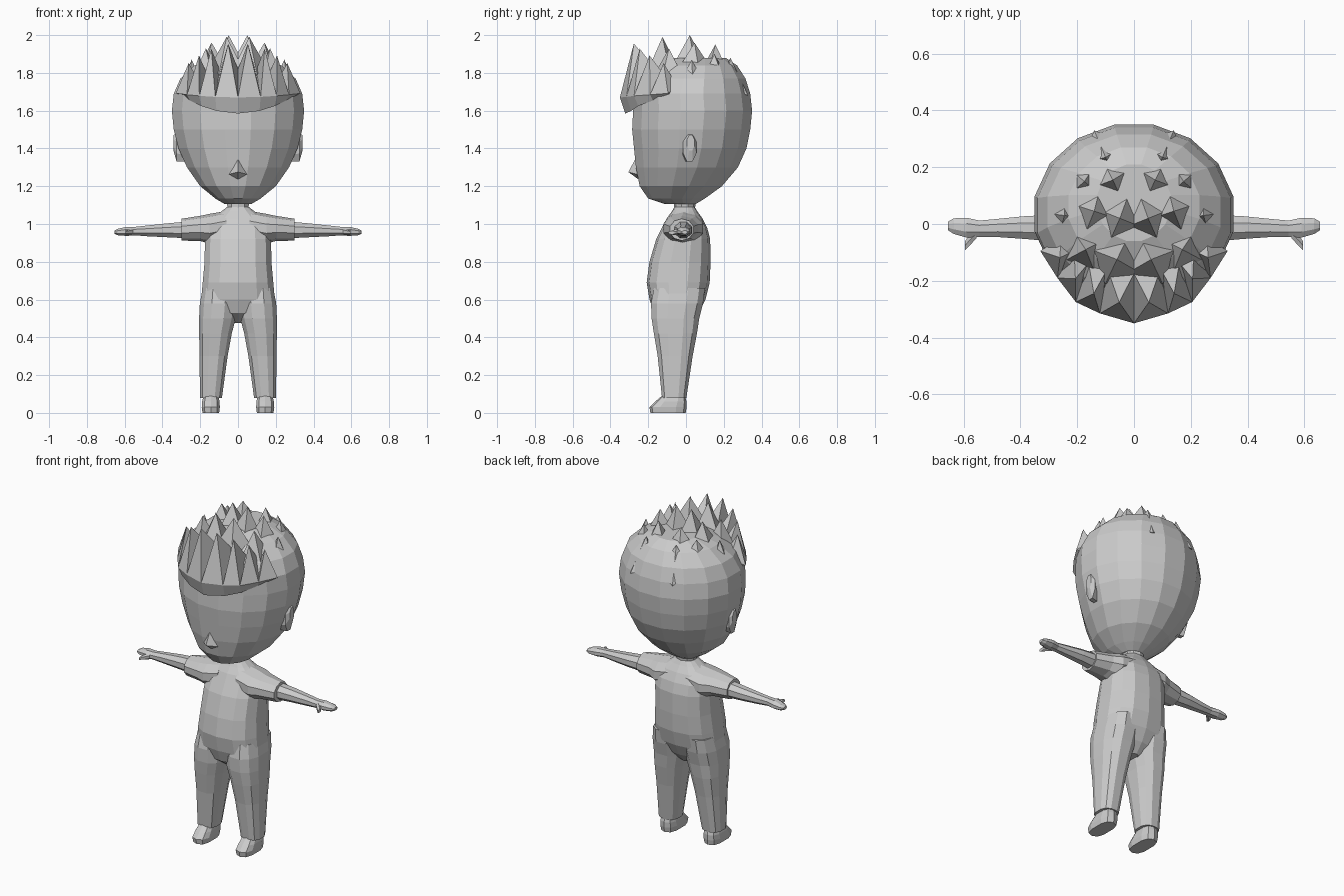
import bpy, bmesh, math
from mathutils import Vector

grey = bpy.data.materials.new("plain grey")
grey.diffuse_color = (0.6, 0.6, 0.6, 1)


def finish(name, bm, mirror=False):
    """Turn a bmesh into a flat-shaded object, optionally with a mirrored twin."""
    if mirror:
        dup = bmesh.ops.duplicate(bm, geom=bm.verts[:] + bm.edges[:] + bm.faces[:])
        for v in dup["geom"]:
            if isinstance(v, bmesh.types.BMVert):
                v.co.x = -v.co.x
    bmesh.ops.recalc_face_normals(bm, faces=bm.faces[:])
    me = bpy.data.meshes.new(name)
    bm.to_mesh(me)
    bm.free()
    me.materials.append(grey)
    ob = bpy.data.objects.new(name, me)
    bpy.context.collection.objects.link(ob)
    return ob


def loft(name, axis, rings, sides=12, power=2.0, mirror=False):
    """Rings are (position, a_min, a_max, b_min, b_max); axis z uses x,y and axis x uses y,z."""
    bm = bmesh.new()
    loops = []
    for pos, a0, a1, b0, b1 in rings:
        loop = []
        for i in range(sides):
            t = 2 * math.pi * (i + 0.5) / sides
            c, s = math.cos(t), math.sin(t)
            c = math.copysign(abs(c) ** (2 / power), c)
            s = math.copysign(abs(s) ** (2 / power), s)
            # scale so the offset polygon still reaches its bounds
            k = 1 / math.cos(math.pi / sides) ** (2 / power)
            a = (a0 + a1) / 2 + (a1 - a0) / 2 * c * k
            b = (b0 + b1) / 2 + (b1 - b0) / 2 * s * k
            loop.append(bm.verts.new((a, b, pos) if axis == "z" else (pos, a, b)))
        loops.append(loop)
    for lo, hi in zip(loops, loops[1:]):
        for i in range(sides):
            j = (i + 1) % sides
            bm.faces.new((lo[i], lo[j], hi[j], hi[i]))
    bm.faces.new(loops[0])
    bm.faces.new(loops[-1])
    return finish(name, bm, mirror)


# Head with flat face, chin and rounded back
loft("head", "z", [
    (1.105, -0.07, 0.07, -0.11, 0.05),
    (1.135, -0.12, 0.12, -0.20, 0.10),
    (1.20, -0.20, 0.20, -0.245, 0.19),
    (1.30, -0.27, 0.27, -0.265, 0.275),
    (1.40, -0.315, 0.315, -0.275, 0.32),
    (1.50, -0.34, 0.34, -0.285, 0.34),
    (1.60, -0.35, 0.35, -0.28, 0.35),
    (1.69, -0.34, 0.34, -0.28, 0.34),
    (1.77, -0.305, 0.305, -0.23, 0.315),
    (1.84, -0.23, 0.23, -0.15, 0.27),
    (1.88, -0.13, 0.13, -0.06, 0.21)], 16)

# Nose
bm = bmesh.new()
nose = [bm.verts.new(p) for p in
        [(0, -0.26, 1.36), (-0.06, -0.245, 1.26), (0, -0.25, 1.235), (0.06, -0.245, 1.26)]]
tip = bm.verts.new((0, -0.305, 1.275))
for i in range(4):
    bm.faces.new((nose[i], nose[(i + 1) % 4], tip))
bm.faces.new(nose)
finish("nose", bm)

# Ears
loft("ears", "x", [
    (0.28, -0.02, 0.04, 1.33, 1.45),
    (0.325, -0.015, 0.055, 1.33, 1.48),
    (0.342, 0.005, 0.045, 1.39, 1.47)], 8, mirror=True)

# Fringe: overhanging band topped by a row of tall spikes
half = [(0, -0.35), (0.12, -0.315), (0.205, -0.275), (0.27, -0.19), (0.33, -0.095)]
arc = [(-x, y) for x, y in half[:0:-1]] + half
bm = bmesh.new()
low, rim, inner = [], [], []
for x, y in arc:
    low.append(bm.verts.new((x * 0.95, y * 0.92, 1.585 + 0.95 * x * x)))
    rim.append(bm.verts.new((x, y, 1.67 + 0.2 * x * x)))
    inner.append(bm.verts.new((x * 0.78, y * 0.5, 1.82 - 0.8 * x * x)))
for i in range(len(arc) - 1):
    j = i + 1
    mx, my = (arc[i][0] + arc[j][0]) / 2, (arc[i][1] + arc[j][1]) / 2
    t = bm.verts.new((mx * 0.87, my * 0.83, 1.96 - 1.2 * mx * mx))
    bm.faces.new((low[i], low[j], rim[j], rim[i]))
    bm.faces.new((low[i], low[j], inner[j], inner[i]))
    for a, b in ((rim[i], rim[j]), (rim[j], inner[j]), (inner[j], inner[i]), (inner[i], rim[i])):
        bm.faces.new((a, b, t))
for e in (0, -1):
    bm.faces.new((low[e], rim[e], inner[e]))
finish("hair_fringe", bm)

# Crown spikes: tip x, y, z and base radius
bm = bmesh.new()
for x, y, z, r in [(0.06, -0.125, 1.99, 0.09), (0.17, -0.09, 1.93, 0.09),
                   (0.05, 0.02, 2.0, 0.09), (0.14, 0.045, 1.96, 0.10),
                   (0.245, 0.03, 1.87, 0.08), (0.075, 0.155, 1.95, 0.10),
                   (0.175, 0.15, 1.90, 0.10), (0.10, 0.235, 1.88, 0.09)]:
    t = bm.verts.new((x, y, z))
    base = []
    for k in range(4):
        a = math.pi / 2 * k + math.atan2(y, x)
        base.append(bm.verts.new((x * 1.05 + r * math.cos(a),
                                  y * 1.05 + r * math.sin(a),
                                  z - (0.2 if k == 0 else 0.15))))
    for k in range(4):
        bm.faces.new((base[k], base[(k + 1) % 4], t))
    bm.faces.new(base)
finish("hair_crown_spikes", bm, mirror=True)

# Neck
loft("neck", "z", [
    (1.04, -0.07, 0.07, -0.075, 0.06),
    (1.08, -0.055, 0.055, -0.06, 0.045),
    (1.13, -0.06, 0.06, -0.06, 0.05)], 10)

# Shirt body from crotch to collar
loft("torso", "z", [
    (0.475, -0.03, 0.03, -0.09, 0.02),
    (0.53, -0.13, 0.13, -0.165, 0.065),
    (0.60, -0.195, 0.195, -0.19, 0.10),
    (0.69, -0.187, 0.187, -0.205, 0.122),
    (0.80, -0.177, 0.177, -0.19, 0.127),
    (0.92, -0.175, 0.175, -0.155, 0.125),
    (0.98, -0.17, 0.17, -0.125, 0.11),
    (1.03, -0.14, 0.14, -0.10, 0.085),
    (1.065, -0.09, 0.09, -0.075, 0.06),
    (1.09, -0.058, 0.058, -0.06, 0.045)], 14, 2.5)

# Short sleeves
loft("sleeves", "x", [
    (0.06, -0.11, 0.09, 0.92, 1.065),
    (0.15, -0.12, 0.09, 0.90, 1.05),
    (0.20, -0.11, 0.065, 0.913, 1.04),
    (0.30, -0.085, 0.04, 0.915, 1.025),
    (0.30, -0.07, 0.03, 0.925, 1.015)], 10, mirror=True)

# Bare arms tapering into flat hands
loft("arms", "x", [
    (0.28, -0.062, 0.032, 0.925, 1.012),
    (0.38, -0.053, 0.028, 0.93, 1.003),
    (0.48, -0.046, 0.018, 0.935, 0.992),
    (0.545, -0.045, 0.012, 0.94, 0.985),
    (0.59, -0.048, 0.022, 0.937, 0.985),
    (0.635, -0.035, 0.02, 0.94, 0.975),
    (0.655, -0.022, 0.008, 0.948, 0.965)], 8, mirror=True)

# Thumbs
loft("thumbs", "x", [
    (0.555, -0.05, -0.02, 0.945, 0.975),
    (0.578, -0.075, -0.035, 0.943, 0.97),
    (0.595, -0.092, -0.06, 0.945, 0.963)], 6, mirror=True)

# Trouser legs
loft("trouser_legs", "z", [
    (0.08, 0.095, 0.19, -0.115, -0.01),
    (0.08, 0.085, 0.202, -0.127, 0.002),
    (0.30, 0.055, 0.203, -0.15, 0.035),
    (0.42, 0.033, 0.206, -0.17, 0.058),
    (0.50, 0.012, 0.206, -0.182, 0.07),
    (0.58, 0.005, 0.202, -0.185, 0.09),
    (0.66, 0.02, 0.187, -0.17, 0.10)], 12, 2.5, True)

# Shoes
loft("shoes", "z", [
    (0.0, 0.10, 0.188, -0.185, -0.005),
    (0.03, 0.096, 0.192, -0.19, 0.0),
    (0.06, 0.098, 0.19, -0.16, 0.0),
    (0.10, 0.105, 0.18, -0.115, -0.01)], 10, 2.8, True)
